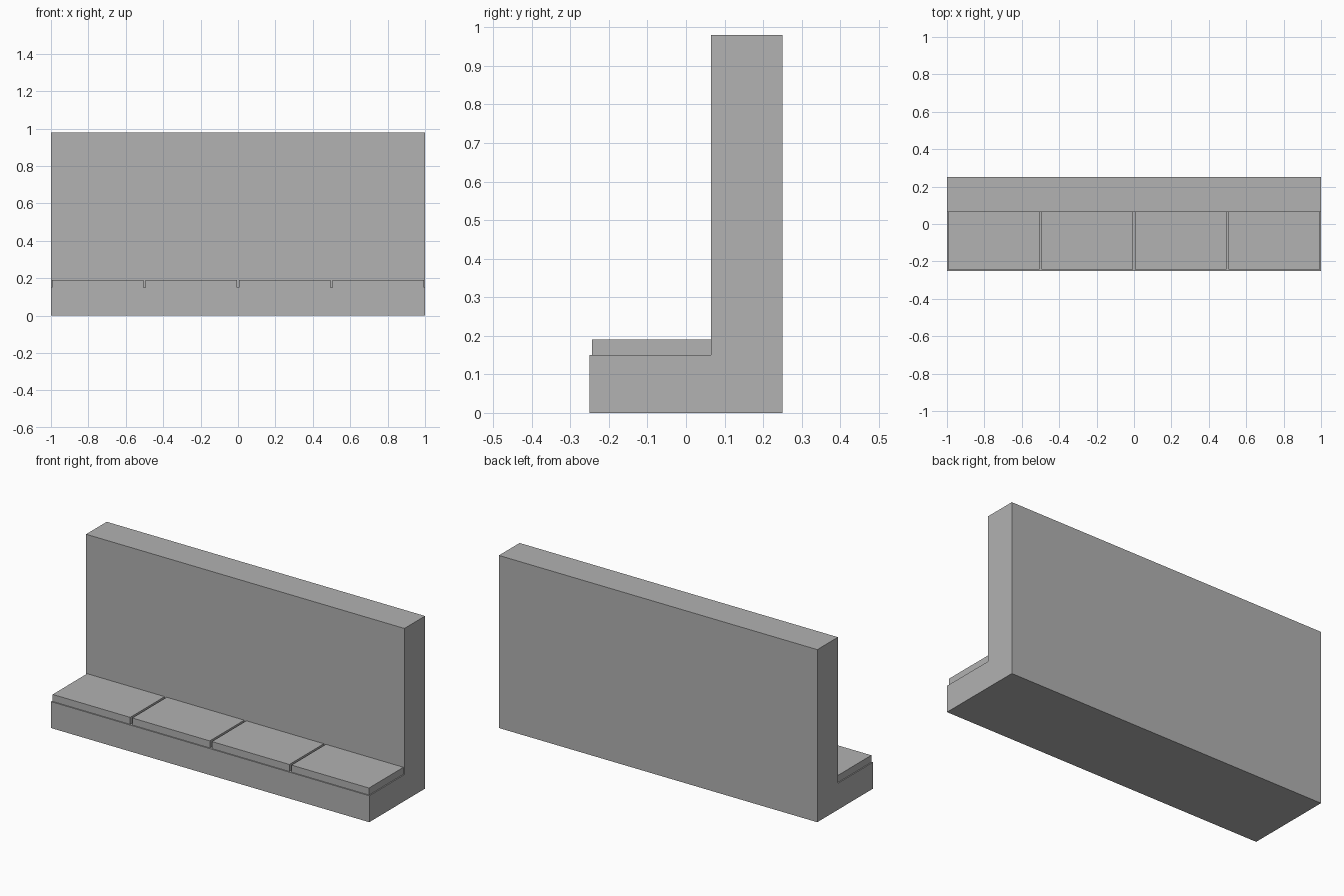
import bpy
import bmesh

cube = bpy.data.objects.get("Cube")
if cube:
    bpy.data.objects.remove(cube, do_unlink=True)

grey = bpy.data.materials.new("plain grey")
grey.use_nodes = True
colour = (0.445, 0.445, 0.445, 1)
grey.diffuse_color = colour
grey.node_tree.nodes["Principled BSDF"].inputs["Base Color"].default_value = colour


def extrude_profile(name, profile, x0, x1):
    """Extrude a closed (y, z) outline along x."""
    bm = bmesh.new()
    face = bm.faces.new([bm.verts.new((x0, y, z)) for y, z in profile])
    result = bmesh.ops.extrude_face_region(bm, geom=[face])
    moved = [v for v in result["geom"] if isinstance(v, bmesh.types.BMVert)]
    bmesh.ops.translate(bm, verts=moved, vec=(x1 - x0, 0, 0))
    bmesh.ops.recalc_face_normals(bm, faces=bm.faces)
    mesh = bpy.data.meshes.new(name)
    bm.to_mesh(mesh)
    bm.free()
    mesh.materials.append(grey)
    obj = bpy.data.objects.new(name, mesh)
    bpy.context.collection.objects.link(obj)
    return obj


FRONT, WALL, BACK = -0.25, 0.065, 0.25
LEDGE, SEAT, TOP = 0.15, 0.19, 0.98
GAP = 0.0065

# L-shaped bench base with its tall back
extrude_profile("bench_body", [(FRONT, 0), (BACK, 0), (BACK, TOP),
                               (WALL, TOP), (WALL, LEDGE), (FRONT, LEDGE)], -1, 1)

# Four seat slabs separated by narrow gaps
slab = [(FRONT + GAP, LEDGE), (WALL, LEDGE), (WALL, SEAT), (FRONT + GAP, SEAT)]
for i in range(4):
    x = -1 + i * 0.5
    extrude_profile(f"seat_slab_{i + 1}", slab, x + GAP, x + 0.5 - GAP)
